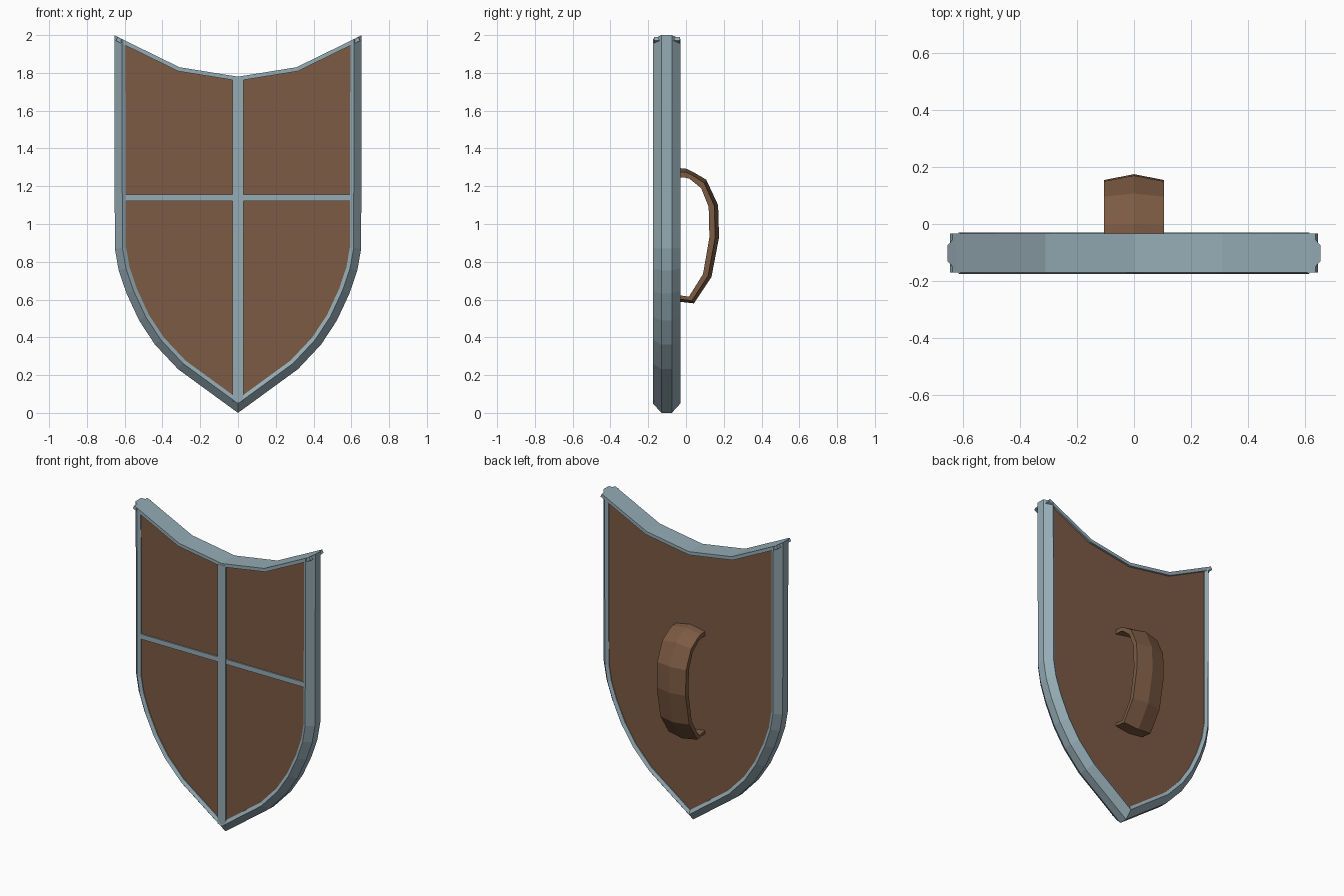
import bpy
from mathutils import Vector

if "Cube" in bpy.data.objects:
    bpy.data.objects.remove(bpy.data.objects["Cube"])


def material(name, rgb):
    m = bpy.data.materials.new(name)
    m.diffuse_color = (*rgb, 1)
    m.use_nodes = True
    m.node_tree.nodes["Principled BSDF"].inputs["Base Color"].default_value = m.diffuse_color
    return m


METAL = material("blue grey metal", (0.30, 0.41, 0.46))
WOOD = material("brown wood", (0.20, 0.103, 0.056))


def build(name, verts, faces, mat):
    me = bpy.data.meshes.new(name)
    me.from_pydata(verts, [], faces)
    me.materials.append(mat)
    ob = bpy.data.objects.new(name, me)
    bpy.context.collection.objects.link(ob)
    bpy.context.view_layer.objects.active = ob
    bpy.ops.object.mode_set(mode='EDIT')
    bpy.ops.mesh.select_all(action='SELECT')
    bpy.ops.mesh.normals_make_consistent(inside=False)
    bpy.ops.object.mode_set(mode='OBJECT')
    return ob


def loft(name, rings, mat):
    """Join closed cross-sections into a capped tube."""
    n, k = len(rings[0]), len(rings)
    verts = [v for r in rings for v in r]
    faces = [(i * n + j, i * n + (j + 1) % n, (i + 1) * n + (j + 1) % n, (i + 1) * n + j)
             for i in range(k - 1) for j in range(n)]
    faces += [tuple(range(n)), tuple(range((k - 1) * n, k * n))]
    return build(name, verts, faces, mat)


def box(name, x, y, z, mat):
    ring = lambda h: [(x[0], y[0], h), (x[1], y[0], h), (x[1], y[1], h), (x[0], y[1], h)]
    return loft(name, [ring(z[0]), ring(z[1])], mat)


def mirrored(half):
    """Right half ending on x = 0 -> full path from right to left."""
    return half + [(-x, z) for x, z in reversed(half[:-1])]


def offset(path, d, end_slope=None):
    """Mitred offset of an x/z path towards the inside of the shield."""
    p = [Vector(q) for q in path]
    norm = []
    for a, b in zip(p, p[1:]):
        t = (b - a).normalized()
        norm.append(Vector((t.y, -t.x)))
    out = []
    for i, q in enumerate(p):
        a, b = norm[max(i - 1, 0)], norm[min(i, len(norm) - 1)]
        m = (a + b) / (1 + a.dot(b))
        r = q + m * d
        if end_slope and i in (0, len(p) - 1):
            r.y -= end_slope * d
        out.append(r)
    return out


# Outlines: sides and point, then the dipped top edge
SIDES = mirrored([(.655, 2.0), (.652, .87), (.632, .755), (.59, .632), (.524, .49),
                  (.44, .362), (.318, .232), (0, 0)])
TOP = mirrored([(.637, 1.99), (.31, 1.83), (0, 1.78)])


def sweep(name, path, profile, mat, slope=None):
    lines = [(offset(path, d, slope), y) for d, y in profile]
    loft(name, [[(l[i].x, y, l[i].y) for l, y in lines] for i in range(len(path))], mat)


# Metal rims
sweep("side_rim", SIDES, [(0, -.13), (.04, -.175), (.06, -.163), (.06, -.042),
                          (.04, -.03), (0, -.075)], METAL, .53)
TOP_LEFT_TO_RIGHT = TOP[::-1]
sweep("top_rim", TOP_LEFT_TO_RIGHT, [(0, -.17), (.022, -.17), (.022, -.033), (0, -.033)], METAL)

# Wooden board filling the rim
outline = list(offset(SIDES, .05, .53)) + list(offset(TOP_LEFT_TO_RIGHT, .012))[1:-1]
loft("board", [[(q.x, y, q.y) for q in outline] for y in (-.158, -.047)], WOOD)

# Metal cross on the front
box("vertical_bar", (-.028, .028), (-.172, -.15), (.06, 1.77), METAL)
box("horizontal_bar", (-.6, .6), (-.166, -.15), (1.122, 1.155), METAL)

# Handle on the back: outer and inner (y, z) points of the ridge-backed strap
OUTER = [(-.048, 1.297), (.0, 1.293), (.035, 1.277), (.107, 1.235), (.17, 1.10), (.175, .93),
         (.135, .72), (.042, .58), (-.048, .59)]
INNER = [(-.048, 1.247), (-.01, 1.247), (.018, 1.24), (.08, 1.19), (.12, 1.09), (.124, .93),
         (.09, .735), (.015, .615), (-.048, .625)]
rings = []
for o, i in zip(OUTER, INNER):
    o, i = Vector(o), Vector(i)
    eo, mi = o.lerp(i, .4), i.lerp(o, .4)   # strap edge, inner ridge
    rings.append([(-.105, *eo), (0, *o), (.105, *eo), (.105, *i), (0, *mi), (-.105, *i)])
loft("handle", rings, WOOD)
